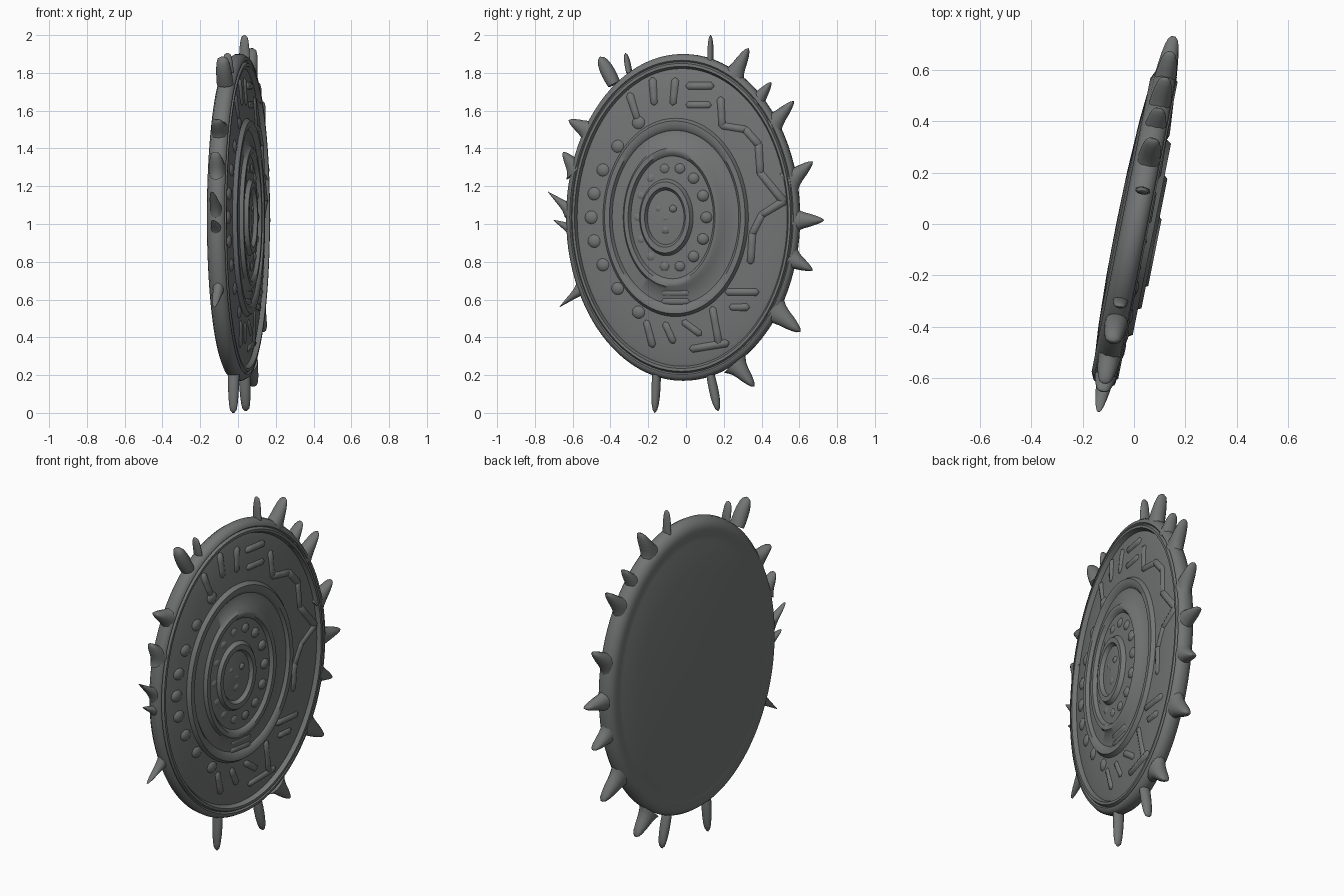
import bpy, bmesh, math
from mathutils import Vector

CZ = 1.035  # height of the disc centre
STONE = bpy.data.materials.new("dark_stone")
STONE.diffuse_color = (0.17, 0.175, 0.175, 1)


def P(y, z, h):
    """Point on the slanted disc plane, lifted h along the plane normal."""
    return Vector((0.008 + 0.2 * y + 0.98 * h, y - 0.196 * h, z))


NORMAL = (P(0, 0, 1) - P(0, 0, 0)).normalized()


def face_h(y, z):
    """Approximate height of the decorated face."""
    r = math.hypot((y + 0.015) / 0.615, (z - CZ) / 0.865)
    return 0.034 + 0.05 * max(0, 1 - r)


def circle(n):
    return [(math.cos(2 * math.pi * i / n), math.sin(2 * math.pi * i / n)) for i in range(n)]


def finish(name, bm, angle=50):
    bmesh.ops.recalc_face_normals(bm, faces=bm.faces[:])
    me = bpy.data.meshes.new(name)
    bm.to_mesh(me)
    bm.free()
    me.materials.append(STONE)
    ob = bpy.data.objects.new(name, me)
    bpy.context.collection.objects.link(ob)
    bpy.ops.object.select_all(action='DESELECT')
    ob.select_set(True)
    bpy.context.view_layer.objects.active = ob
    bpy.ops.object.shade_smooth_by_angle(angle=math.radians(angle))


def loft(bm, rings):
    loops = [[bm.verts.new(p) for p in ring] for ring in rings]
    n = len(loops[0])
    for a, b in zip(loops, loops[1:]):
        for i in range(n):
            bm.faces.new((a[i], a[(i + 1) % n], b[(i + 1) % n], b[i]))
    bm.faces.new(loops[0])
    bm.faces.new(loops[-1])


# Disc: elliptical lathe from back centre, round the rim, to face centre
# (y radius, z radius, y centre, height)
profile = [
    (0.01, 0.015, -0.01, -0.076), (0.2, 0.28, -0.01, -0.074),
    (0.4, 0.565, -0.01, -0.066), (0.52, 0.74, -0.01, -0.056),
    (0.545, 0.78, -0.015, -0.05), (0.57, 0.81, -0.015, -0.057),
    (0.6, 0.845, -0.015, -0.043), (0.617, 0.865, -0.015, -0.015),
    (0.617, 0.865, -0.015, 0.015), (0.605, 0.85, -0.015, 0.04),
    (0.592, 0.832, -0.015, 0.044), (0.585, 0.824, -0.015, 0.036),
    (0.578, 0.815, -0.015, 0.05), (0.566, 0.80, -0.015, 0.05),
    (0.556, 0.788, -0.015, 0.026), (0.535, 0.765, -0.015, 0.032),
    (0.45, 0.63, -0.025, 0.044), (0.385, 0.525, -0.045, 0.05),
    (0.372, 0.51, -0.045, 0.072), (0.347, 0.478, -0.045, 0.072),
    (0.335, 0.46, -0.045, 0.055), (0.265, 0.385, -0.055, 0.064),
    (0.252, 0.367, -0.06, 0.085), (0.23, 0.342, -0.06, 0.085),
    (0.218, 0.325, -0.06, 0.066), (0.142, 0.203, -0.09, 0.072),
    (0.13, 0.188, -0.093, 0.094), (0.108, 0.158, -0.093, 0.094),
    (0.097, 0.144, -0.093, 0.074), (0.01, 0.015, -0.093, 0.084),
]
bm = bmesh.new()
loft(bm, [[P(cy + ry * c, CZ + rz * s, h) for c, s in circle(96)]
          for ry, rz, cy, h in profile])
finish("disc", bm)

# Rim spikes: (base y, base z, tip y, tip z, half width, bluntness); bluntness >= 0.8 makes a bulb
spikes = [
    (0.13, 1.85, 0.13, 2.0, 0.021, 0.8), (0.25, 1.78, 0.33, 1.93, 0.045, 0.7),
    (0.36, 1.63, 0.45, 1.75, 0.045, 0.5), (0.45, 1.52, 0.57, 1.65, 0.05, 0.5),
    (0.54, 1.22, 0.67, 1.33, 0.055, 0.5), (0.55, 1.02, 0.73, 1.02, 0.06, 0.4),
    (0.55, 0.82, 0.67, 0.755, 0.052, 0.4), (0.46, 0.55, 0.605, 0.43, 0.06, 0.6),
    (0.26, 0.26, 0.36, 0.14, 0.05, 0.6), (0.13, 0.2, 0.17, 0.01, 0.031, 1.0),
    (-0.155, 0.22, -0.165, 0.0, 0.031, 0.9), (-0.55, 0.66, -0.67, 0.56, 0.03, 0.1),
    (-0.6, 0.97, -0.70, 1.02, 0.03, 0.2), (-0.61, 1.07, -0.73, 1.17, 0.033, 0.1),
    (-0.575, 1.28, -0.65, 1.38, 0.05, 0.5), (-0.51, 1.49, -0.62, 1.55, 0.05, 0.5),
    (-0.38, 1.74, -0.455, 1.885, 0.05, 0.9), (-0.3, 1.8, -0.32, 1.905, 0.022, 0.8),
]
bm = bmesh.new()
for by, bz, ty, tz, w, blunt in spikes:
    base, tip = P(by, bz, 0), P(ty, tz, 0)
    side = (tip - base).normalized().cross(NORMAL)
    depth = max(0.03, min(0.045, w))
    rings = []
    for s in (0, 0.1, 0.22, 0.4, 0.6, 0.8, 0.93, 1):
        k = max(0.03, (1 - s) * (1 - blunt) + blunt * math.sqrt(1 - s * s))
        flare = 0.7 + 0.45 * s if blunt >= 0.8 else 1 + 0.5 * max(0, 1 - s / 0.4) ** 2
        c = base.lerp(tip, s)
        rings.append([c + side * (w * k * flare * a) + NORMAL * (depth * math.sqrt(k) * b)
                      for a, b in circle(16)])
    loft(bm, rings)
finish("rim_spikes", bm, 60)

# Face bosses: low domes (y, z, radius)
bosses = [(-0.06 + 0.18 * c, CZ + 0.264 * s, 0.036) for c, s in circle(14)]
bosses += [(-0.49 + 0.14 * (f / 3) ** 2, CZ + 0.125 * f, 0.042) for f in range(-4, 5)]
bosses += [(-0.13, 1.08, 0.026), (-0.055, 1.08, 0.026), (-0.093, 1.03, 0.022), (-0.093, 0.97, 0.032)]
bm = bmesh.new()
for y, z, r in bosses:
    h = face_h(y, z)
    loft(bm, [[P(y + r * k * c, z + r * k * s, h + dz) for c, s in circle(14)]
              for k, dz in ((1, -0.014), (0.8, -0.002), (0.5, 0.006), (0.15, 0.009))])
finish("face_bosses", bm, 60)

# Relief ridges in the outer band: star edge and soft carved strokes
strokes = [
    [(0.19, 1.66), (0.2, 1.52), (0.32, 1.50), (0.39, 1.42), (0.40, 1.27), (0.52, 1.12),
     (0.41, 1.05), (0.36, 0.95), (0.35, 0.8)],
    [(0.23, 0.64), (0.38, 0.64)], [(0.25, 0.56), (0.33, 0.56)],
    [(0.15, 0.55), (0.18, 0.37)], [(0.04, 0.34), (0.22, 0.37)],
    [(0.0, 0.48), (0.08, 0.42)],
    [(-0.2, 0.48), (-0.17, 0.36)], [(-0.1, 0.47), (-0.06, 0.38)],
    [(-0.17, 1.76), (-0.16, 1.64)], [(-0.06, 1.64), (-0.05, 1.76)],
    [(0.02, 1.73), (0.14, 1.73)], [(0.02, 1.63), (0.13, 1.63)],
    [(-0.29, 1.68), (-0.25, 1.56)],
    [(-0.11, 0.635), (0.02, 0.635)], [(-0.11, 0.59), (0.02, 0.59)],
]
SECTION = ((-0.024, -0.012), (-0.014, 0.001), (0, 0.007), (0.014, 0.001), (0.024, -0.012))
bm = bmesh.new()
for pts in strokes:
    for (y0, z0), (y1, z1) in zip(pts, pts[1:]):
        length = math.hypot(y1 - y0, z1 - z0)
        py, pz = -(z1 - z0) / length, (y1 - y0) / length
        ext = 0.015 / length
        rings = []
        for s, k, drop in ((-ext, 0.6, 0.012), (0, 1, 0), (0.33, 1, 0), (0.67, 1, 0), (1, 1, 0), (1 + ext, 0.6, 0.012)):
            y, z = y0 + (y1 - y0) * s, z0 + (z1 - z0) * s
            h = face_h(y, z) - drop
            rings.append([P(y + py * o * k, z + pz * o * k, h + d) for o, d in SECTION])
        loft(bm, rings)
finish("relief_ridges", bm, 60)
